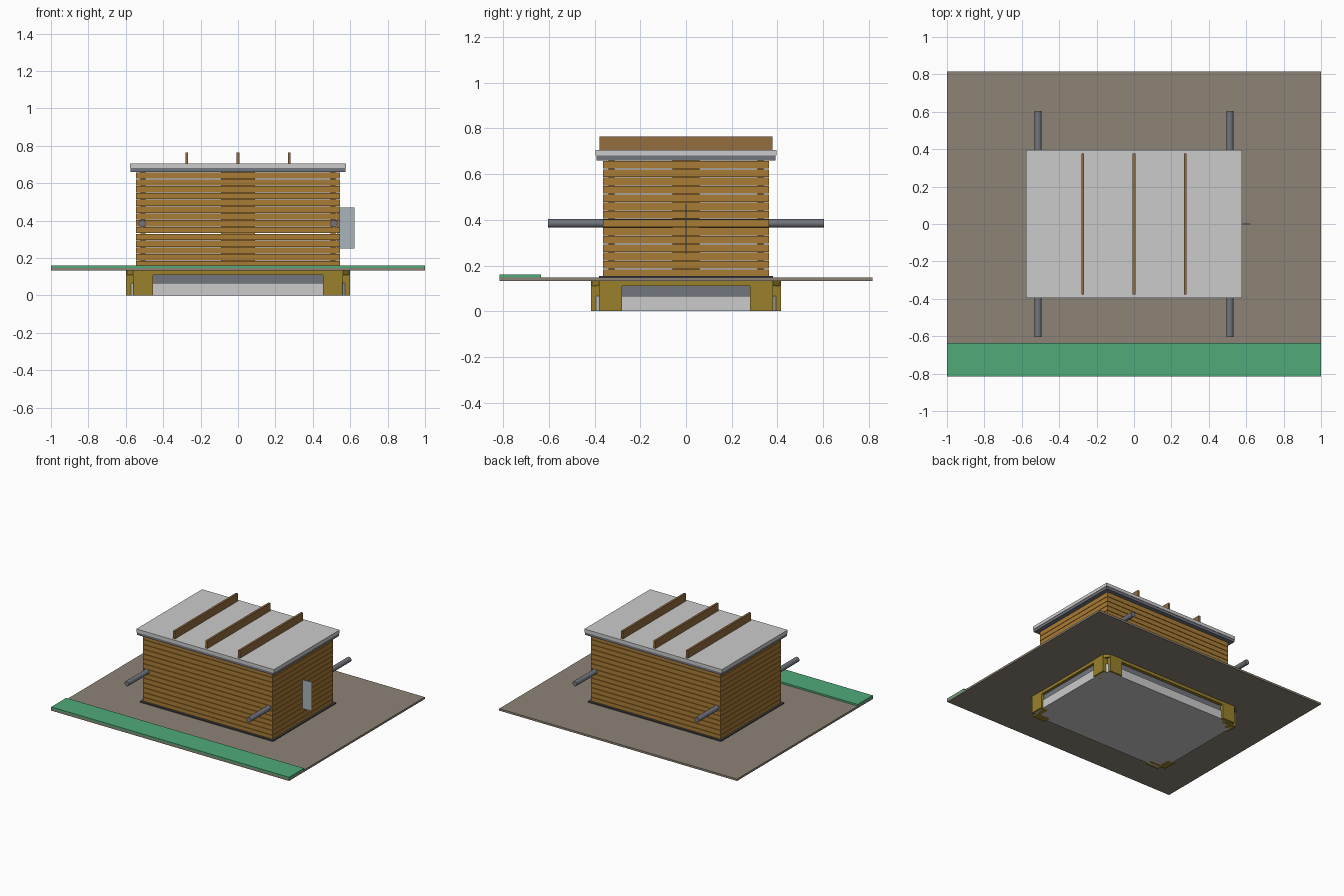
import bpy, bmesh
from math import pi

if "Cube" in bpy.data.objects:
    bpy.data.objects.remove(bpy.data.objects["Cube"])


def mat(name, r, g, b, a=1.0):
    m = bpy.data.materials.new(name)
    m.diffuse_color = (r, g, b, a)
    m.use_nodes = True
    m.node_tree.nodes["Principled BSDF"].inputs["Base Color"].default_value = m.diffuse_color
    return m


PLANK = mat("plank_wood", 0.40, 0.20, 0.035)
RIB = mat("rib_wood", 0.30, 0.15, 0.05)
YELLOW = mat("yellow_block", 0.32, 0.22, 0.025)
EARTH = mat("earth", 0.27, 0.23, 0.18)
GREEN = mat("grass", 0.08, 0.40, 0.19)
STEEL = mat("steel", 0.17, 0.18, 0.21)
DARK = mat("dark_trim", 0.06, 0.06, 0.07)
GLASS = mat("pale_panel", 0.40, 0.46, 0.50, 0.6)


def box(name, x, y, z, m=None, corner=0.0):
    """Box from (min, max) ranges, optionally with chamfered upright corners."""
    bm = bmesh.new()
    bmesh.ops.create_cube(bm, size=1)
    for v in bm.verts:
        for i, (lo, hi) in enumerate((x, y, z)):
            v.co[i] = lo if v.co[i] < 0 else hi
    if corner:
        up = [e for e in bm.edges if abs(e.verts[0].co.z - e.verts[1].co.z) > 1e-4]
        bmesh.ops.bevel(bm, geom=up, offset=corner, segments=1, affect='EDGES')
    me = bpy.data.meshes.new(name)
    bm.to_mesh(me)
    bm.free()
    ob = bpy.data.objects.new(name, me)
    bpy.context.collection.objects.link(ob)
    if m:
        me.materials.append(m)
    return ob


def sym(h):
    return (-h, h)


def span(s, lo, hi):
    return (s * lo, s * hi) if s > 0 else (-hi, -lo)


# Ground plate and grass strip
box("ground_plate", sym(1), sym(0.815), (0.132, 0.147), EARTH)
box("grass_strip", sym(1), (-0.815, -0.635), (0.147, 0.16), GREEN)

# Foundation below the ground plate
box("foundation_slab", sym(0.585), sym(0.398), (0, 0.066), None, 0.03)
box("foundation_step", sym(0.575), sym(0.388), (0.066, 0.11), STEEL, 0.03)
box("foundation_cap", sym(0.597), sym(0.412), (0.11, 0.132), YELLOW, 0.035)
for sx in (-1, 1):
    for sy in (-1, 1):
        box("corner_block_long", span(sx, 0.455, 0.56), span(sy, 0.36, 0.415), (0, 0.132), YELLOW)
        box("corner_block_short", span(sx, 0.54, 0.6), span(sy, 0.28, 0.38), (0, 0.132), YELLOW)

# Dark sill under the walls
box("wall_sill", sym(0.56), sym(0.38), (0.147, 0.155), DARK)

# Plank walls with narrow gaps
HX, HY, T, N = 0.545, 0.363, 0.025, 14
Z0, Z1, GAP = 0.15, 0.66, 0.003
STEP = (Z1 - Z0) / N
for i in range(N):
    z = (Z0 + i * STEP, Z0 + (i + 1) * STEP - GAP)
    for s in (-1, 1):
        box("long_wall_plank", sym(HX), span(s, HY - T, HY), z, PLANK)
        box("end_wall_plank", span(s, HX - T, HX), sym(HY - T), z, PLANK)

# Battens inside the walls
for s in (-1, 1):
    box("long_wall_batten", sym(0.09), span(s, HY - 2 * T, HY - T), (Z0, Z1), PLANK)
    box("end_wall_batten", span(s, HX - 2 * T, HX - T), sym(0.06), (Z0, Z1), PLANK)

# Roof slab with darker lower lip, and ribs
box("roof_lip", sym(0.575), sym(0.392), (0.66, 0.68), STEEL)
box("roof_slab", sym(0.578), sym(0.395), (0.68, 0.705))
for x in (-0.274, 0, 0.274):
    box("roof_rib", (x - 0.008, x + 0.008), sym(0.378), (0.705, 0.764), RIB)

# Carrying rods running front to back
for s in (-1, 1):
    bpy.ops.mesh.primitive_cylinder_add(vertices=24, radius=0.019, depth=1.206,
                                        location=(s * 0.513, 0, 0.385), rotation=(pi / 2, 0, 0))
    rod = bpy.context.object
    rod.name = "carrying_rod"
    rod.data.materials.append(STEEL)
    bpy.ops.object.shade_smooth_by_angle()

# Thin fin on the right end
box("side_fin", (0.53, 0.622), (-0.002, 0.002), (0.25, 0.47), GLASS)
